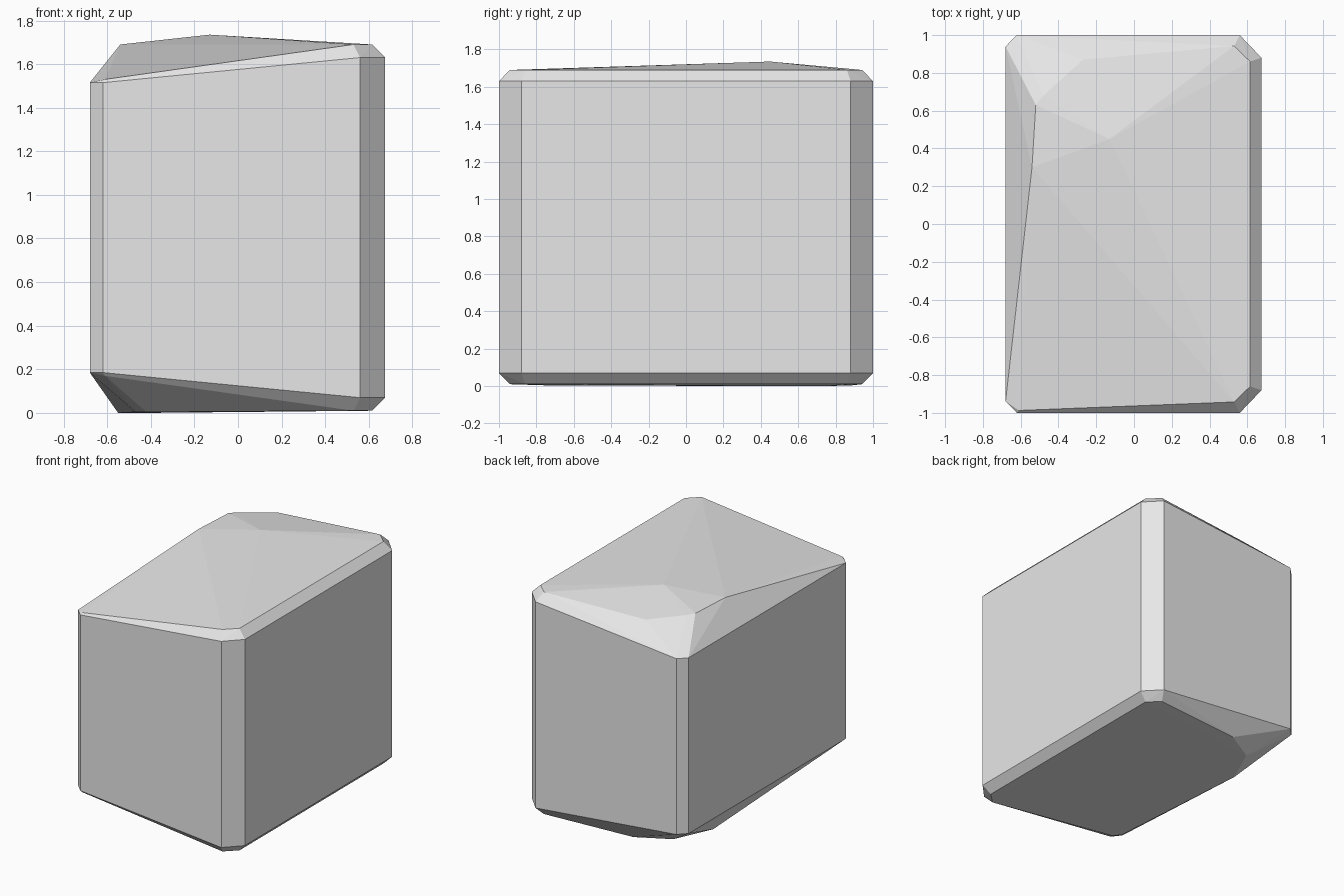
import bpy, bmesh, math

if "Cube" in bpy.data.objects:
    bpy.data.objects.remove(bpy.data.objects["Cube"])

# Flat stone colour
stone = bpy.data.materials.new("stone grey")
stone.diffuse_color = (0.8, 0.8, 0.8, 1)
stone.use_nodes = True
stone.node_tree.nodes["Principled BSDF"].inputs["Base Color"].default_value = stone.diffuse_color

points = []

# Upright walls: an octagonal footprint, shorter along the left side
for s in (-1, 1):
    for x, y, low, high in ((-0.68, 0.94, 0.185, 1.515), (-0.62, 1.0, 0.185, 1.515),
                            (0.56, 1.0, 0.07, 1.63), (0.675, 0.88, 0.07, 1.63)):
        points += [(x, s * y, low), (x, s * y, high)]
    # Chamfered rims on the right side, top and bottom
    for x, y in ((0.53, 0.942), (0.615, 0.86)):
        points += [(x, s * y, 0.01), (x, s * y, 1.69)]

# Front bevel ends on the left
points += [(-0.61, -0.987, 1.53), (-0.61, -0.987, 0.17)]

# Irregular chipped crown
points += [(-0.13, 0.45, 1.735), (-0.54, 0.30, 1.69), (-0.52, 0.63, 1.69),
           (-0.48, 0.68, 1.686), (-0.27, 0.87, 1.668)]

# Irregular chipped underside
points += [(-0.55, 0.46, 0.0), (-0.42, 0.75, 0.0), (-0.18, 0.886, 0.004),
           (-0.47, -0.70, 0.004), (-0.42, -0.75, 0.004)]

# Wrap the corners into one faceted block
bm = bmesh.new()
for p in points:
    bm.verts.new(p)
hull = bmesh.ops.convex_hull(bm, input=bm.verts[:], use_existing_faces=False)
loose = [v for v in bm.verts if not v.link_faces]
bmesh.ops.delete(bm, geom=loose, context='VERTS')
bmesh.ops.dissolve_limit(bm, angle_limit=math.radians(0.5),
                         verts=bm.verts[:], edges=bm.edges[:])
bmesh.ops.recalc_face_normals(bm, faces=bm.faces[:])

mesh = bpy.data.meshes.new("stone_block")
bm.to_mesh(mesh)
bm.free()
mesh.materials.append(stone)
block = bpy.data.objects.new("stone_block", mesh)
bpy.context.collection.objects.link(block)
